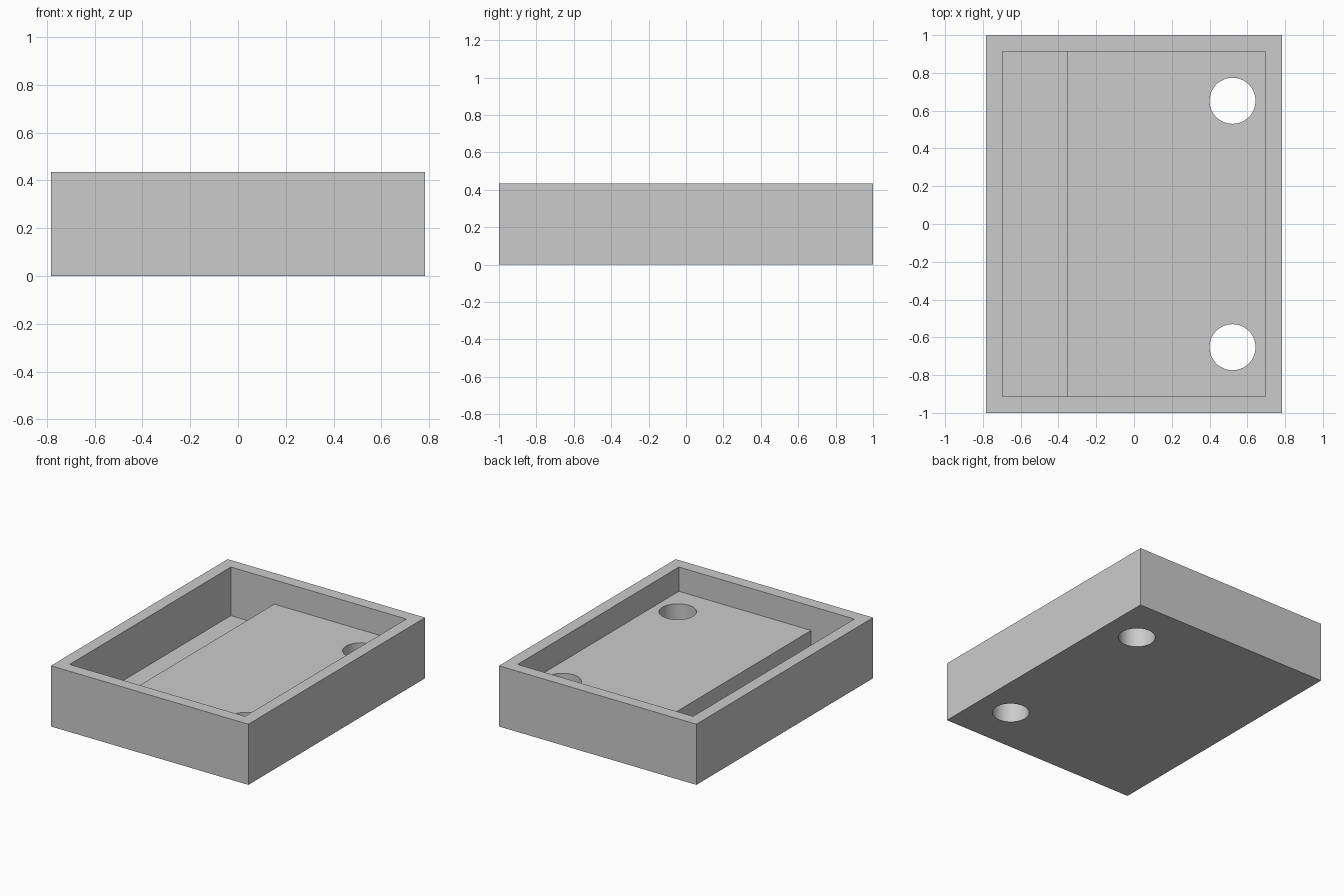
import bpy

cube = bpy.data.objects.get("Cube")
if cube:
    bpy.data.objects.remove(cube, do_unlink=True)

UNIT = 2 / 23                       # wall thickness
HALF_X, HALF_Y, HEIGHT = 9 * UNIT, 11.5 * UNIT, 5 * UNIT
FLOOR, SHELF = UNIT, 3 * UNIT       # channel floor and raised shelf heights
SHELF_X = -4.05 * UNIT              # edge of the raised shelf

grey = bpy.data.materials.new("plain grey")
grey.use_nodes = True
grey.diffuse_color = (0.6, 0.6, 0.6, 1)
grey.node_tree.nodes["Principled BSDF"].inputs["Base Color"].default_value = (0.6, 0.6, 0.6, 1)


def box(name, x0, x1, y0, y1, z0, z1):
    bpy.ops.mesh.primitive_cube_add(size=1, location=((x0 + x1) / 2, (y0 + y1) / 2, (z0 + z1) / 2))
    ob = bpy.context.object
    ob.name = name
    ob.scale = (x1 - x0, y1 - y0, z1 - z0)
    bpy.ops.object.transform_apply(location=False, rotation=False, scale=True)
    ob.data.materials.append(grey)
    return ob


def cut(target, cutter):
    mod = target.modifiers.new(cutter.name, "BOOLEAN")
    mod.operation = "DIFFERENCE"
    mod.solver = "EXACT"
    mod.object = cutter
    bpy.context.view_layer.objects.active = target
    bpy.ops.object.modifier_apply(modifier=mod.name)
    bpy.data.objects.remove(cutter, do_unlink=True)


# Outer block
tray = box("tray", -HALF_X, HALF_X, -HALF_Y, HALF_Y, 0, HEIGHT)

# Open recess above the shelf, then the deeper channel on one side
in_x, in_y = HALF_X - UNIT, HALF_Y - UNIT
cut(tray, box("recess_cutter", -in_x, in_x, -in_y, in_y, SHELF, HEIGHT + 0.1))
cut(tray, box("channel_cutter", -in_x, SHELF_X, -in_y, in_y, FLOOR, HEIGHT + 0.1))

# Two round holes through the shelf
for side in (-1, 1):
    bpy.ops.mesh.primitive_cylinder_add(vertices=64, radius=1.4 * UNIT, depth=1,
                                        location=(6 * UNIT, side * 7.5 * UNIT, 0.2))
    drill = bpy.context.object
    drill.name = "hole_cutter"
    drill.data.materials.append(grey)
    cut(tray, drill)

# Smooth hole walls, crisp edges elsewhere
bpy.ops.object.select_all(action="DESELECT")
tray.select_set(True)
bpy.context.view_layer.objects.active = tray
bpy.ops.object.shade_smooth_by_angle()
